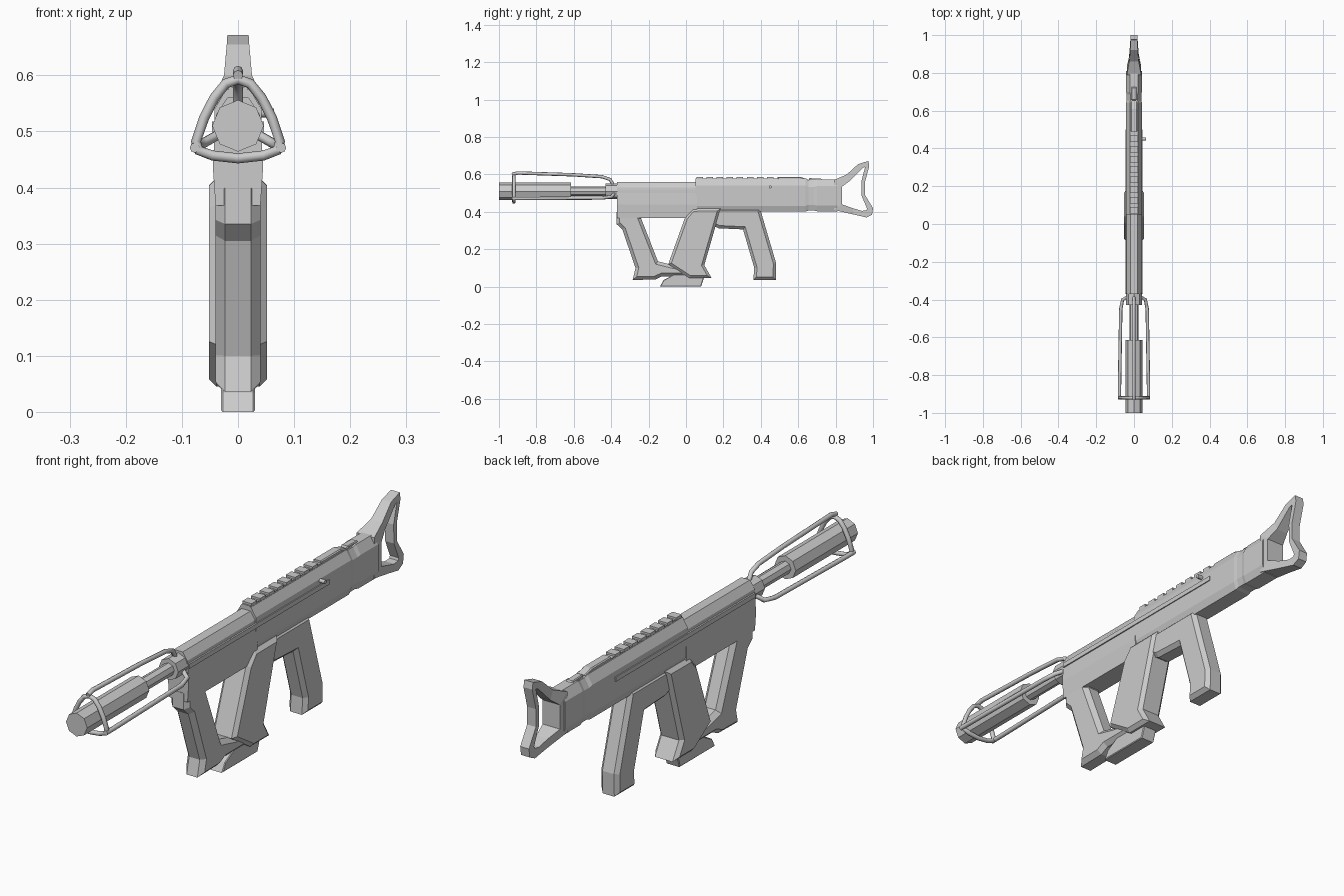
import bpy, bmesh, math
from mathutils import Matrix

if "Cube" in bpy.data.objects:
    bpy.data.objects.remove(bpy.data.objects["Cube"])


def finish(bm, name):
    bmesh.ops.recalc_face_normals(bm, faces=bm.faces)
    me = bpy.data.meshes.new(name)
    bm.to_mesh(me)
    bm.free()
    ob = bpy.data.objects.new(name, me)
    bpy.context.collection.objects.link(ob)
    return ob


def prism(name, profile, w, c):
    """Side profile (y, z) extruded to +-w with chamfered side rims."""
    bm = bmesh.new()
    a, b = [[bm.verts.new((s * w, y, z)) for y, z in profile] for s in (-1, 1)]
    bm.faces.new(a)
    bm.faces.new(b)
    n = len(profile)
    for i in range(n):
        j = (i + 1) % n
        bm.faces.new((a[i], a[j], b[j], b[i]))
    bmesh.ops.recalc_face_normals(bm, faces=bm.faces)
    rim = [e for e in bm.edges if abs(e.verts[0].co.x - e.verts[1].co.x) < 1e-5]
    bmesh.ops.bevel(bm, geom=rim, offset=c, segments=1, affect='EDGES')
    return finish(bm, name)


def loft(name, stations):
    """Mirrored half cross-sections (x, z) joined along y."""
    bm = bmesh.new()
    rings = []
    for y, half in stations:
        pts = half + [(-x, z) for x, z in reversed(half)]
        rings.append([bm.verts.new((x, y, z)) for x, z in pts])
    n = len(rings[0])
    for a, b in zip(rings, rings[1:]):
        for i in range(n):
            j = (i + 1) % n
            bm.faces.new((a[i], a[j], b[j], b[i]))
    bm.faces.new(rings[0])
    bm.faces.new(rings[-1])
    return finish(bm, name)


def box(name, x0, x1, y0, y1, z0, z1):
    bm = bmesh.new()
    m = Matrix.Translation(((x0 + x1) / 2, (y0 + y1) / 2, (z0 + z1) / 2))
    bmesh.ops.create_cube(bm, size=1, matrix=m @ Matrix.Diagonal((x1 - x0, y1 - y0, z1 - z0, 1)))
    return finish(bm, name)


def octagon(name, r, y0, y1, z=0.51):
    bm = bmesh.new()
    m = Matrix.Translation((0, (y0 + y1) / 2, z)) @ Matrix.Rotation(math.pi / 2, 4, 'X')
    bmesh.ops.create_cone(bm, cap_ends=True, segments=8, radius1=r, radius2=r,
                          depth=y1 - y0, matrix=m)
    return finish(bm, name)


def tube(name, pts, r, cyclic=False):
    cu = bpy.data.curves.new(name, 'CURVE')
    cu.dimensions = '3D'
    cu.bevel_depth = r
    cu.bevel_resolution = 2
    cu.use_fill_caps = True
    sp = cu.splines.new('POLY')
    sp.points.add(len(pts) - 1)
    for p, co in zip(sp.points, pts):
        p.co = (*co, 1)
    sp.use_cyclic_u = cyclic
    ob = bpy.data.objects.new(name, cu)
    bpy.context.collection.objects.link(ob)


# Barrel
octagon("muzzle_sleeve", 0.046, -1.0, -0.615)
octagon("inner_barrel", 0.025, -0.63, -0.36)
octagon("barrel_collar", 0.042, -0.43, -0.365)

# Wire cage around the barrel
half = [(0.022, 0.585), (0.042, 0.56), (0.06, 0.525), (0.075, 0.482),
        (0.07, 0.466), (0.045, 0.457)]
ring = [(0, 0.593)] + half + [(0, 0.452)] + [(-x, z) for x, z in reversed(half)]
tube("cage_front_ring", [(x, -0.92, z) for x, z in ring], 0.009, True)
tube("cage_top_rod", [(0, -0.93, 0.6), (0, -0.90, 0.608), (0, -0.6, 0.598), (0, -0.45, 0.588),
                      (0, -0.405, 0.573), (0, -0.385, 0.535)], 0.009)
for s, side in ((-1, "left"), (1, "right")):
    tube("cage_rod_" + side, [(s * 0.077, -0.93, 0.471), (s * 0.077, -0.88, 0.471),
         (s * 0.07, -0.45, 0.474), (s * 0.06, -0.4, 0.48), (s * 0.025, -0.382, 0.5)], 0.009)

# Receiver, front and rear halves
front = [(0.019, 0.56), (0.039, 0.53), (0.045, 0.44), (0.04, 0.368)]
loft("front_receiver", [(-0.37, front), (0.06, front)])


def rear(w, top, bottom):
    return [(w * 0.5, top), (w, top - 0.035), (w, bottom + 0.03), (w * 0.75, bottom)]


loft("rear_receiver", [(0.05, rear(0.042, 0.575, 0.402)), (0.64, rear(0.042, 0.575, 0.402)),
                       (0.655, rear(0.039, 0.569, 0.407)), (0.685, rear(0.039, 0.569, 0.407)),
                       (0.70, rear(0.042, 0.573, 0.403)), (0.81, rear(0.042, 0.573, 0.403))])
for s, side in ((-1, "left"), (1, "right")):
    box("side_strip_" + side, *sorted((s * 0.03, s * 0.046)), -0.365, 0.5, 0.5, 0.518)
tube("charging_handle", [(0.03, 0.45, 0.533), (0.064, 0.45, 0.533)], 0.008)

# Top rail with teeth and rear sight block
box("rail_base", -0.017, 0.017, 0.05, 0.5, 0.565, 0.579)
for i in range(8):
    y = 0.055 + i * 0.054
    box(f"rail_tooth_{i}", -0.02, 0.02, y, y + 0.035, 0.57, 0.587)
prism("rear_sight_block", [(0.49, 0.565), (0.49, 0.587), (0.61, 0.587), (0.65, 0.575),
                           (0.65, 0.565)], 0.018, 0.004)
prism("rear_top_ridge", [(0.65, 0.56), (0.66, 0.58), (0.72, 0.578), (0.74, 0.56)], 0.014, 0.003)

# Grips and magazine
prism("front_grip", [(-0.372, 0.40), (-0.372, 0.335), (-0.34, 0.305), (-0.27, 0.10),
                     (-0.285, 0.036), (-0.165, 0.038), (-0.13, 0.055), (0.01, 0.055),
                     (0.01, 0.10), (-0.07, 0.115), (-0.15, 0.135), (-0.24, 0.365),
                     (-0.22, 0.40)], 0.04, 0.017)
prism("magazine_well", [(0.035, 0.417), (0.185, 0.418), (0.098, 0.115), (0.138, 0.045),
                        (0.02, 0.045), (-0.095, 0.12), (-0.005, 0.37)], 0.052, 0.014)
prism("magazine_base", [(-0.14, 0), (0.08, 0), (0.10, 0.06), (-0.02, 0.09), (-0.12, 0.035)],
      0.03, 0.003)
prism("rear_grip", [(0.13, 0.42), (0.14, 0.33), (0.175, 0.312), (0.305, 0.306), (0.365, 0.10),
                    (0.36, 0.036), (0.48, 0.036), (0.482, 0.125), (0.395, 0.42)], 0.04, 0.015)

# Open shoulder stock: outer (y, z), inner (y, z), half width
stock = [(0.79, 0.57, 0.835, 0.535, 0.038), (0.86, 0.60, 0.875, 0.565, 0.025),
         (0.92, 0.655, 0.945, 0.635, 0.02), (0.975, 0.672, 0.958, 0.64, 0.019),
         (0.98, 0.645, 0.955, 0.63, 0.019), (0.957, 0.56, 0.937, 0.56, 0.019),
         (0.957, 0.49, 0.939, 0.485, 0.019), (1.0, 0.42, 0.968, 0.418, 0.019),
         (0.995, 0.385, 0.965, 0.408, 0.019), (0.965, 0.37, 0.94, 0.405, 0.02),
         (0.90, 0.385, 0.89, 0.42, 0.025), (0.79, 0.41, 0.835, 0.44, 0.038)]
bm = bmesh.new()
loops = [[bm.verts.new(p) for p in ((w, a, b), (w, c, d), (-w, c, d), (-w, a, b))]
         for a, b, c, d, w in stock]
for i, a in enumerate(loops):
    b = loops[(i + 1) % len(loops)]
    for k in range(4):
        m = (k + 1) % 4
        bm.faces.new((a[k], a[m], b[m], b[k]))
finish(bm, "shoulder_stock")
